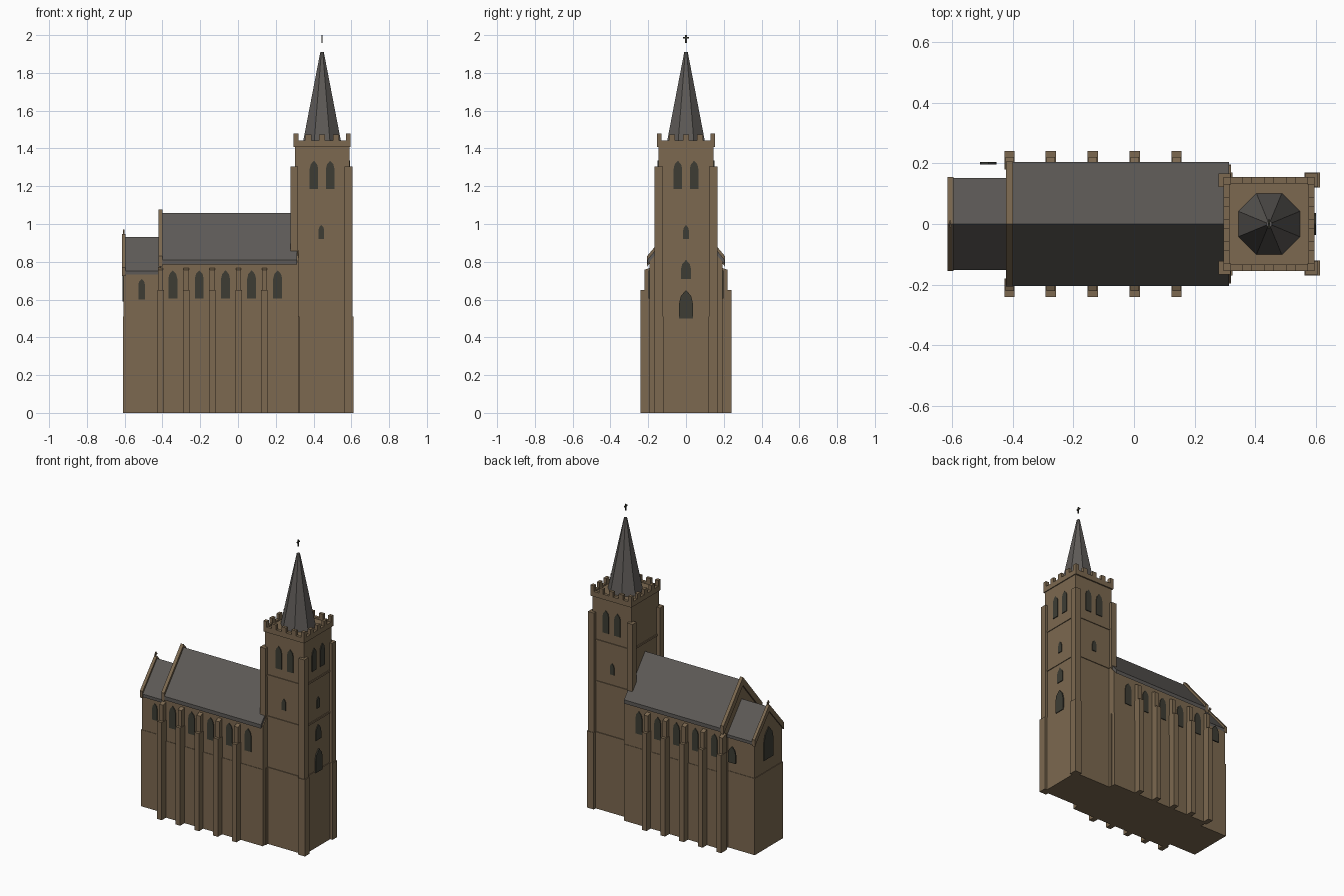
import bpy, bmesh, math

if "Cube" in bpy.data.objects:
    bpy.data.objects.remove(bpy.data.objects["Cube"])


def material(name, rgb):
    m = bpy.data.materials.new(name)
    m.diffuse_color = (*rgb, 1)
    m.use_nodes = True
    m.node_tree.nodes["Principled BSDF"].inputs["Base Color"].default_value = m.diffuse_color
    return m


STONE = material("brown stone", (0.200, 0.140, 0.080))
SLATE = material("grey slate", (0.110, 0.102, 0.095))
GLASS = material("dark glass", (0.047, 0.046, 0.034))


def part(name, mat, solids):
    """One object from a list of extruded profiles (axis, points, start, end)."""
    bm = bmesh.new()
    for axis, pts, a, b in solids:
        def place(p, t):
            return {"x": (t, p[0], p[1]), "y": (p[0], t, p[1]), "z": (p[0], p[1], t)}[axis]
        lo = [bm.verts.new(place(p, a)) for p in pts]
        hi = [bm.verts.new(place(p, b)) for p in pts]
        bm.faces.new(lo)
        bm.faces.new(hi[::-1])
        n = len(pts)
        for i in range(n):
            j = (i + 1) % n
            bm.faces.new((lo[i], hi[i], hi[j], lo[j]))
    bmesh.ops.recalc_face_normals(bm, faces=bm.faces)
    me = bpy.data.meshes.new(name)
    bm.to_mesh(me)
    bm.free()
    me.materials.append(mat)
    ob = bpy.data.objects.new(name, me)
    bpy.context.collection.objects.link(ob)
    return ob


def box(x0, x1, y0, y1, z0, z1):
    return ("z", [(x0, y0), (x1, y0), (x1, y1), (x0, y1)], z0, z1)


def house(w, eave, ridge, x0, x1):
    """Wall block with a gabled top."""
    return ("x", [(-w, 0), (w, 0), (w, eave), (0, ridge), (-w, eave)], x0, x1)


def chevron(w, eave, ridge, t, x0, x1):
    """Pitched slab of vertical thickness t."""
    return ("x", [(-w, eave), (0, ridge), (w, eave), (w, eave - t), (0, ridge - t), (-w, eave - t)], x0, x1)


def lancet(axis, c, w, z0, z1, at):
    """Thin pointed-arch window plate centred on the wall plane."""
    h, s = w / 2, z1 - w * 0.95
    pts = [(c - h, z0), (c + h, z0), (c + h, s), (c + h * 0.75, s + (z1 - s) * 0.55), (c, z1),
           (c - h * 0.75, s + (z1 - s) * 0.55), (c - h, s)]
    return (axis, pts, at - 0.004, at + 0.004)


# Nave and chancel walls, with slightly thicker bases
part("nave_walls", STONE, [house(0.193, 0.80, 1.035, -0.41, 0.32)])
part("nave_base", STONE, [box(-0.413, 0.32, -0.196, 0.196, 0, 0.51)])
part("chancel_walls", STONE, [house(0.145, 0.74, 0.915, -0.606, -0.40)])
part("chancel_base", STONE, [box(-0.61, -0.40, -0.148, 0.148, 0, 0.51)])

# Roofs and gable copings
part("nave_roof", SLATE, [chevron(0.205, 0.81, 1.058, 0.025, -0.405, 0.313)])
part("chancel_roof", SLATE, [chevron(0.152, 0.752, 0.932, 0.02, -0.60, -0.40)])
part("nave_gable_coping", STONE, [chevron(0.206, 0.83, 1.078, 0.055, -0.421, -0.399)])
part("chancel_gable_coping", STONE, [chevron(0.154, 0.77, 0.948, 0.045, -0.615, -0.595)])
part("gable_cross", STONE, [box(-0.608, -0.602, -0.004, 0.004, 0.93, 0.972),
                            box(-0.608, -0.602, -0.012, 0.012, 0.955, 0.962)])

# Stepped nave buttresses on both sides
lower, upper = [], []
for x in (-0.41, -0.274, -0.136, 0.003, 0.14):
    for s in (-1, 1):
        y = sorted((s * 0.18, s * 0.241))
        lower.append(box(x - 0.017, x + 0.017, *y, 0, 0.65))
        upper.append(("x", [(s * 0.18, 0.64), (s * 0.221, 0.64), (s * 0.221, 0.757), (s * 0.18, 0.772)],
                      x - 0.014, x + 0.014))
part("nave_buttresses_lower", STONE, lower)
part("nave_buttresses_upper", STONE, upper)

# Side windows; the rear chancel window stands clear of the wall
part("nave_windows", GLASS, [lancet("y", x, 0.047, 0.605, 0.755, s * 0.194)
                             for x in (-0.345, -0.205, -0.066, 0.072, 0.21) for s in (-1, 1)])
part("chancel_windows", GLASS, [lancet("y", -0.51, 0.036, 0.60, 0.71, -0.146),
                                lancet("y", -0.48, 0.055, 0.60, 0.71, 0.20),
                                lancet("x", 0, 0.10, 0.59, 0.80, -0.607)])

# Tower shaft and base
CX, HX, HY = 0.445, 0.144, 0.145
part("tower_shaft", STONE, [box(CX - HX, CX + HX, -HY, HY, 0, 1.41)])
part("tower_base", STONE, [box(0.31, 0.594, -0.150, 0.150, 0, 0.51)])
part("tower_string_courses", STONE, [box(CX - HX - 0.005, CX + HX + 0.005, -HY - 0.005, HY + 0.005, z - 0.006, z + 0.006)
                                     for z in (0.845, 1.12)])

# Corner buttresses of the tower
corners, feet = [], []
for s in (-1, 1):
    y = sorted((s * 0.122, s * 0.166))
    corners += [box(0.278, 0.318, *y, 0.51, 1.305), box(0.563, 0.606, *y, 0, 1.305)]
    y = sorted((s * 0.12, s * 0.170))
    feet += [box(0.308, 0.325, *y, 0, 0.51), box(0.561, 0.612, *y, 0, 0.51)]
part("tower_buttresses", STONE, corners)
part("tower_buttress_feet", STONE, feet)

# Tower windows
wins = []
for s in (-1, 1):
    wins += [lancet("y", CX + d, 0.045, 1.185, 1.335, s * (HY + 0.001)) for d in (-0.043, 0.043)]
    wins.append(lancet("y", CX - 0.004, 0.03, 0.92, 0.995, s * (HY + 0.001)))
face = CX + HX + 0.001
wins += [lancet("x", d, 0.045, 1.185, 1.335, face) for d in (-0.043, 0.043)]
wins += [lancet("x", 0, 0.03, 0.92, 0.995, face), lancet("x", 0, 0.055, 0.71, 0.81, face),
         lancet("x", 0, 0.072, 0.50, 0.65, face + 0.005)]
part("tower_windows", GLASS, wins)

# Cornice, low parapet and merlons
PX, PY = 0.150, 0.154
part("tower_cornice", STONE, [box(CX - PX, CX + PX, -PY, PY, 1.408, 1.432)])
wall, merlons = [], []
for s in (-1, 1):
    xs, ys = sorted((s * PX, s * (PX - 0.02))), sorted((s * PY, s * (PY - 0.02)))
    wall += [box(CX - PX, CX + PX, *ys, 1.43, 1.442),
             box(CX + xs[0], CX + xs[1], -PY + 0.02, PY - 0.02, 1.43, 1.442)]
    for k in (-1, 0, 1):
        c = k * 0.073
        merlons += [box(CX + c - 0.016, CX + c + 0.016, *ys, 1.44, 1.475),
                    box(CX + xs[0], CX + xs[1], c - 0.016, c + 0.016, 1.44, 1.475)]
    for t in (-1, 1):
        yc = sorted((t * PY, t * (PY - 0.024)))
        xc = sorted((s * PX, s * (PX - 0.024)))
        merlons.append(box(CX + xc[0], CX + xc[1], *yc, 1.44, 1.48))
part("tower_parapet", STONE, wall)
part("tower_merlons", STONE, merlons)

# Octagonal spire
bpy.ops.mesh.primitive_cone_add(vertices=8, radius1=0.110, radius2=0.010, depth=0.48,
                                location=(CX, 0, 1.67), rotation=(0, 0, math.pi / 8))
spire = bpy.context.object
if abs(max(abs(v.co.x) for v in spire.data.vertices) - 0.110) > 0.004:
    spire.rotation_euler.z = 0
spire.name = "spire"
spire.data.materials.append(SLATE)

# Cross above the spire
part("spire_cross", GLASS, [box(CX - 0.003, CX + 0.003, -0.004, 0.004, 1.957, 2.0),
                            box(CX - 0.003, CX + 0.003, -0.015, 0.015, 1.982, 1.990)])
